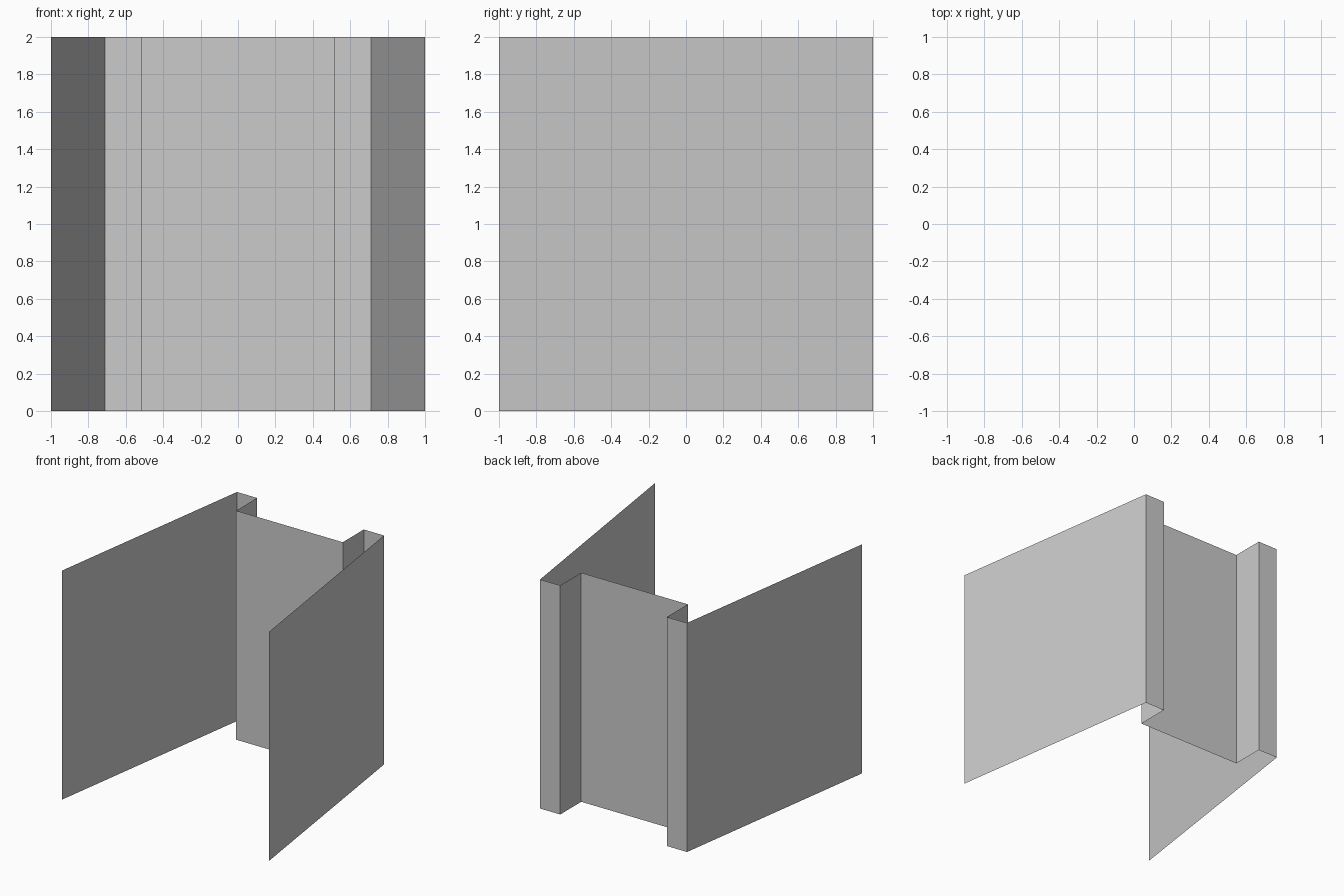
import bpy
import bmesh

if "Cube" in bpy.data.objects:
    bpy.data.objects.remove(bpy.data.objects["Cube"])

HEIGHT = 2.0

# Right half of the plan outline: recessed centre panel, step, back strip, flared side wall
half = [(0.515, 0.71), (0.515, 1.0), (0.71, 1.0), (1.0, -1.0)]
outline = [(-x, y) for x, y in reversed(half)] + half

# Folded thin sheet: the open outline drawn at the floor, then extruded straight up
bm = bmesh.new()
verts = [bm.verts.new((x, y, 0)) for x, y in outline]
edges = [bm.edges.new(pair) for pair in zip(verts, verts[1:])]
top = bmesh.ops.extrude_edge_only(bm, edges=edges)["geom"]
bmesh.ops.translate(bm, vec=(0, 0, HEIGHT),
                    verts=[g for g in top if isinstance(g, bmesh.types.BMVert)])

# Turn the sheet so the centre panel faces the front
bm.normal_update()
centre = max(bm.faces, key=lambda f: f.calc_area() if abs(f.calc_center_median().x) < 0.1 else 0)
bmesh.ops.recalc_face_normals(bm, faces=bm.faces)
if centre.normal.y > 0:
    bmesh.ops.reverse_faces(bm, faces=bm.faces)

mesh = bpy.data.meshes.new("folded_wall_panel")
bm.to_mesh(mesh)
bm.free()
bpy.context.collection.objects.link(bpy.data.objects.new("folded_wall_panel", mesh))
